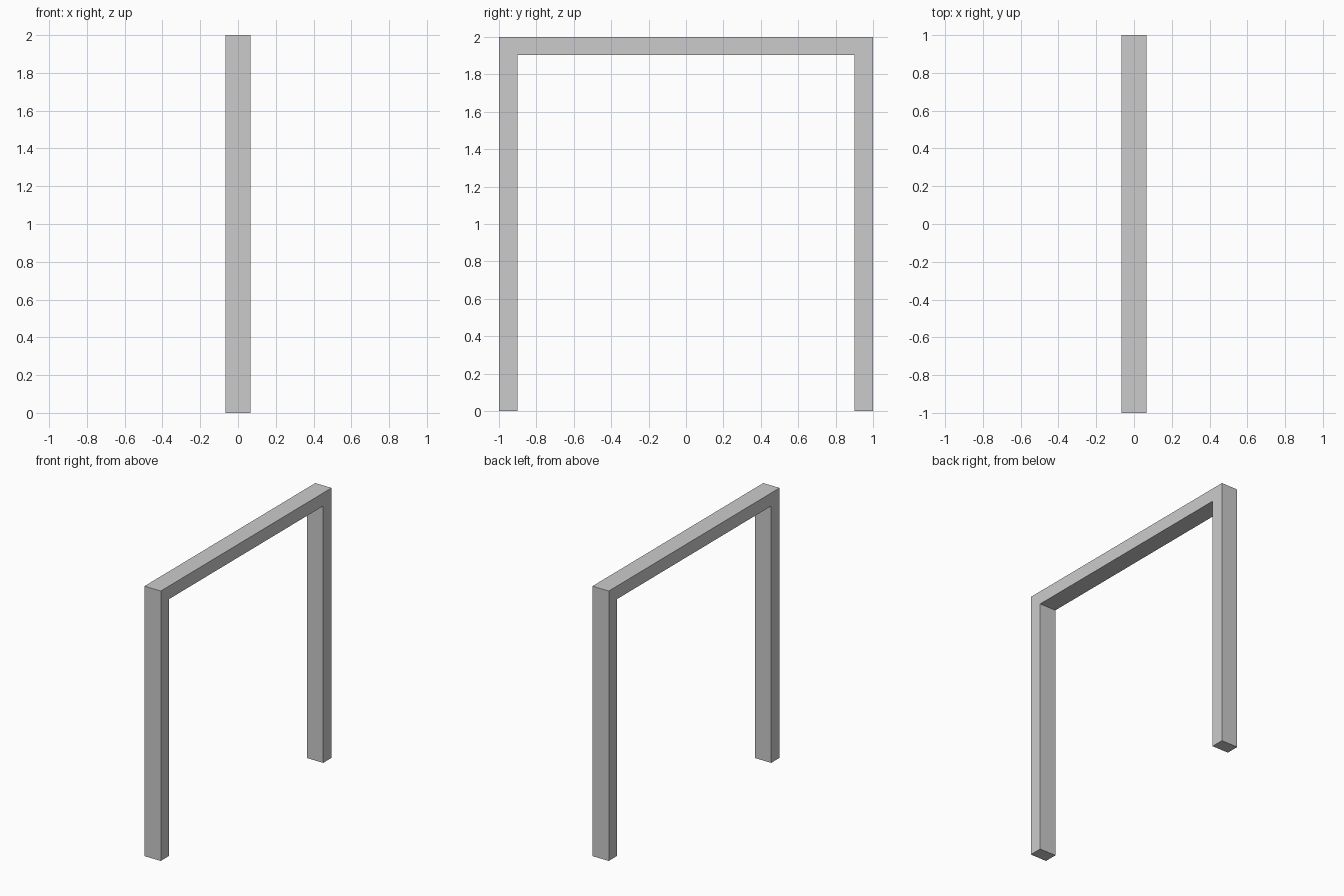
import bpy

if "Cube" in bpy.data.objects:
    bpy.data.objects.remove(bpy.data.objects["Cube"])

HALF_W = 0.067    # half width in x
POST_D = 0.098    # post thickness in y
BEAM_H = 0.097    # beam height
POST_H = 2.0 - BEAM_H

grey = bpy.data.materials.new("light grey")
grey.diffuse_color = (0.6, 0.6, 0.6, 1)
grey.use_nodes = True
grey.node_tree.nodes["Principled BSDF"].inputs["Base Color"].default_value = grey.diffuse_color


def box(name, centre, size):
    bpy.ops.mesh.primitive_cube_add(size=1, location=centre)
    ob = bpy.context.object
    ob.name = name
    ob.scale = size
    bpy.ops.object.transform_apply(location=False, rotation=False, scale=True)
    ob.data.materials.append(grey)
    return ob


# Two upright posts
for name, side in (("front_post", -1), ("back_post", 1)):
    box(name, (0, side * (1 - POST_D / 2), POST_H / 2), (2 * HALF_W, POST_D, POST_H))

# Beam resting across the posts
box("top_beam", (0, 0, 2 - BEAM_H / 2), (2 * HALF_W, 2, BEAM_H))
